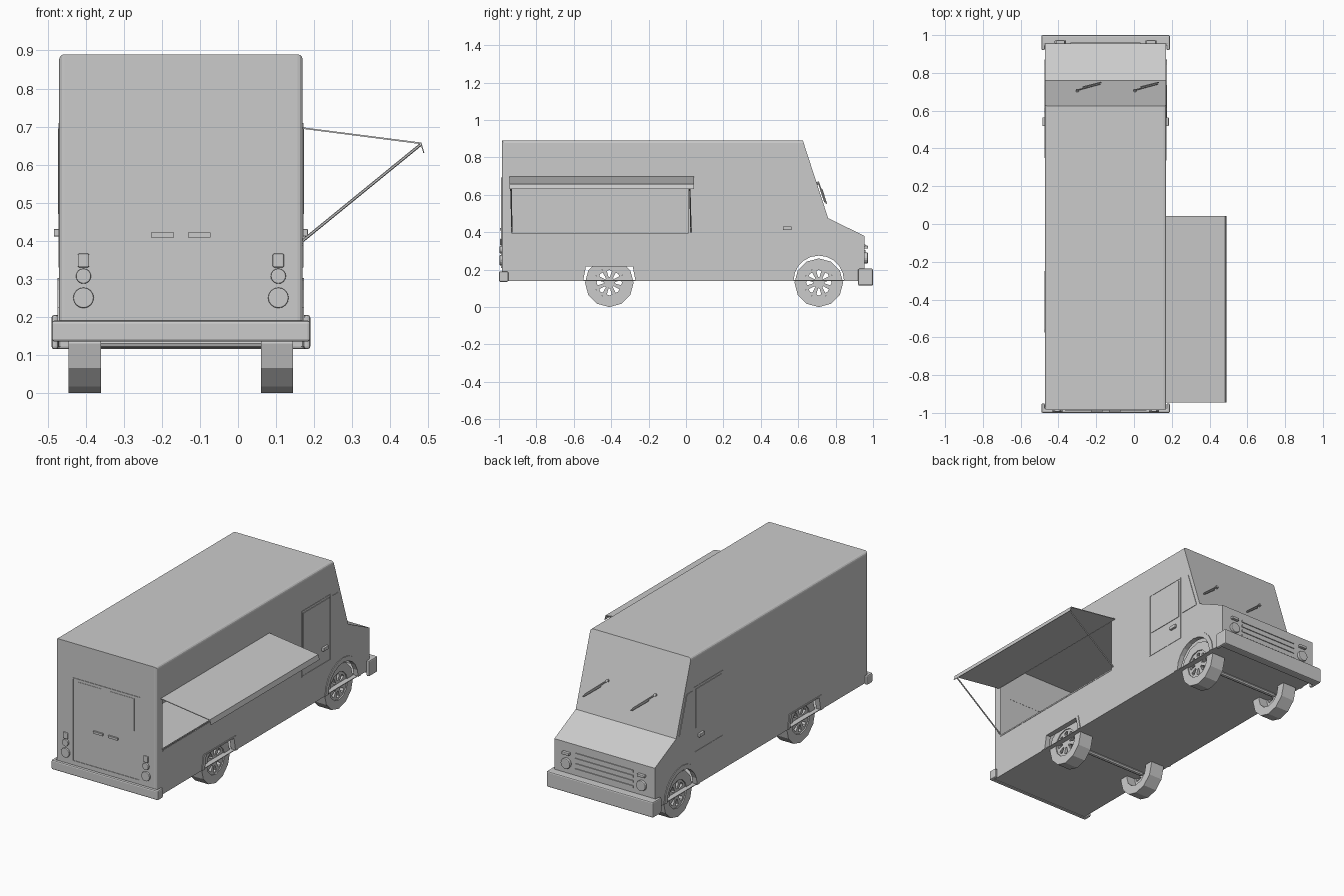
import bpy, bmesh
from math import sin, cos, pi, radians
from mathutils import Vector, Matrix

if "Cube" in bpy.data.objects:
    bpy.data.objects.remove(bpy.data.objects["Cube"])

CX, HW = -0.15, 0.32            # body centre line and half width
XR, XL = CX + HW, CX - HW

def finish(name, bm, bevel=0, smooth=False):
    bmesh.ops.recalc_face_normals(bm, faces=bm.faces)
    me = bpy.data.meshes.new(name)
    bm.to_mesh(me)
    bm.free()
    ob = bpy.data.objects.new(name, me)
    bpy.context.collection.objects.link(ob)
    if bevel:
        m = ob.modifiers.new("bevel", 'BEVEL')
        m.width, m.segments = bevel, 2
    if smooth:
        for p in me.polygons:
            p.use_smooth = len(p.vertices) == 4
    return ob

def prism(name, pts, axis, lo, hi, bevel=0):
    """Extrude a 2D outline along an axis: X takes (y,z), Y takes (x,z), Z takes (x,y)."""
    put = {'X': lambda a, b, t: (t, a, b), 'Y': lambda a, b, t: (a, t, b),
           'Z': lambda a, b, t: (a, b, t)}[axis]
    bm = bmesh.new()
    r = [[bm.verts.new(put(a, b, t)) for a, b in pts] for t in (lo, hi)]
    n = len(pts)
    bm.faces.new(r[0])
    bm.faces.new(r[1])
    for i in range(n):
        j = (i + 1) % n
        bm.faces.new((r[0][i], r[0][j], r[1][j], r[1][i]))
    return finish(name, bm, bevel)

def rect(a0, a1, b0, b1):
    return [(a0, b0), (a1, b0), (a1, b1), (a0, b1)]

def circle(a, b, r, n=16):
    return [(a + r * cos(2 * pi * i / n), b + r * sin(2 * pi * i / n)) for i in range(n)]

def arc(a, b, r, n=10):
    return [(a - r * cos(pi * i / n), b + r * sin(pi * i / n)) for i in range(n + 1)]

def bar(name, p, q, r, n=6):
    p, q = Vector(p), Vector(q)
    bm = bmesh.new()
    rot = (q - p).to_track_quat('Z', 'Y').to_matrix().to_4x4()
    bmesh.ops.create_cone(bm, cap_ends=True, segments=n, radius1=r, radius2=r,
                          depth=(q - p).length, matrix=Matrix.Translation((p + q) / 2) @ rot)
    return finish(name, bm)

def frame(name, a0, a1, b0, b1, w, axis, lo, hi):
    for k, r in (("left", (a0, a0 + w, b0, b1)), ("right", (a1 - w, a1, b0, b1)),
                 ("bottom", (a0 + w, a1 - w, b0, b0 + w)), ("top", (a0 + w, a1 - w, b1 - w, b1))):
        prism(name + "_" + k, rect(*r), axis, lo, hi)

# Hollow body shell: side outline with wheel arches, joined by panels
rear_arch = [(-0.55, 0.14), (-0.535, 0.222), (-0.285, 0.222), (-0.27, 0.14)]
front_arch = arc(0.71, 0.14, 0.135)
top = [(0.955, 0.14), (0.955, 0.38), (0.76, 0.475), (0.625, 0.89), (-0.985, 0.89), (-0.985, 0.14)]
bm = bmesh.new()
outline = top + rear_arch + front_arch
sides = [[bm.verts.new((x, y, z)) for y, z in outline] for x in (XL, XR)]
for s in sides:
    bm.faces.new(s)
for i in range(5):
    bm.faces.new((sides[0][i], sides[0][i + 1], sides[1][i + 1], sides[1][i]))
bmesh.ops.recalc_face_normals(bm, faces=bm.faces)
round_edges = [e for e in bm.edges if len(e.link_faces) == 2
               and all(v.co.y < 0.63 and (v.co.z > 0.88 or v.co.y < -0.98) for v in e.verts)
               and abs(e.verts[0].co.x - e.verts[1].co.x) < 0.01]
bmesh.ops.bevel(bm, geom=round_edges, offset=0.014, segments=3, profile=0.5, affect='EDGES')
# Serving hatch opening in the right wall
oy0, oy1, oz0, oz1 = -0.93, 0.01, 0.39, 0.69
for co, no in (((0, 0, oz0), (0, 0, 1)), ((0, 0, oz1), (0, 0, 1)),
               ((0, oy0, 0), (0, 1, 0)), ((0, oy1, 0), (0, 1, 0))):
    fs = [f for f in bm.faces if all(v.co.x > XR - 1e-4 for v in f.verts)]
    if no[1]:
        fs = [f for f in fs if oz0 < f.calc_center_median().z < oz1]
    geom = fs + list({e for f in fs for e in f.edges}) + list({v for f in fs for v in f.verts})
    bmesh.ops.bisect_plane(bm, geom=geom, plane_co=co, plane_no=no)
hole = [f for f in bm.faces if all(v.co.x > XR - 1e-4 and oy0 - 1e-4 < v.co.y < oy1 + 1e-4
                                   and oz0 - 1e-4 < v.co.z < oz1 + 1e-4 for v in f.verts)]
bmesh.ops.delete(bm, geom=hole, context='FACES')
finish("body_shell", bm)
prism("floor", rect(XL + 0.001, XR - 0.001, -0.98, 0.95), 'Z', 0.14, 0.144)

# Serving hatch awning, struts and sill
prism("awning", [(XR, 0.698), (0.482, 0.658), (0.49, 0.63), (0.487, 0.63), (0.480, 0.654), (XR, 0.694)],
      'Y', -0.945, 0.043)
for y in (-0.93, 0.027):
    bar("awning_strut", (XR, y, 0.40), (0.479, y - 0.007, 0.652), 0.004)
prism("hatch_sill", rect(oy0, oy1, 0.386, 0.394), 'X', XR - 0.015, XR + 0.002)

# Wheel arches, cab doors and handles on both sides
for s, side in ((1, "right"), (-1, "left")):
    X = lambda d: sorted((CX + s * (HW - 0.025), CX + s * (HW + d)))
    F = lambda d: sorted((CX + s * (HW - 0.001), CX + s * (HW + d)))
    prism("front_fender_" + side, arc(0.71, 0.14, 0.162) + front_arch[::-1], 'X', *X(0.004))
    outer = [(-0.575, 0.14), (-0.558, 0.226), (-0.268, 0.226), (-0.25, 0.14)]
    inner = [(-0.55, 0.14), (-0.535, 0.218), (-0.285, 0.218), (-0.27, 0.14)]
    prism("rear_fender_" + side, outer + inner[::-1], 'X', *X(0.004))
    frame("cab_door_" + side, 0.335, 0.60, 0.33, 0.71, 0.006, 'X', *F(0.002))
    prism("cab_window_" + side, rect(0.35, 0.585, 0.47, 0.695), 'X', *F(0.003))
    prism("quarter_window_" + side, [(0.615, 0.48), (0.735, 0.48), (0.665, 0.695), (0.615, 0.695)],
          'X', *F(0.003))
    prism("door_handle_" + side, rect(0.518, 0.565, 0.411, 0.431), 'X', *F(0.014), bevel=0.003)

# Wheels: twelve-sided tyres with open spoked rims
def wheel(name, x, y, s):
    zc, w = 0.13, 0.0425
    bm = bmesh.new()
    prof = [(0.08, -w), (0.13, -w), (0.13, w), (0.08, w)]
    rings = [[bm.verts.new((x + d, y + r * sin(2 * pi * i / 12), zc - r * cos(2 * pi * i / 12)))
              for r, d in prof] for i in range(12)]
    for i in range(12):
        a, b = rings[i], rings[(i + 1) % 12]
        for k in range(4):
            m = (k + 1) % 4
            bm.faces.new((a[k], a[m], b[m], b[k]))
    finish(name + "_tyre", bm)
    xs = sorted((x + s * 0.015, x + s * 0.036))
    prism(name + "_hub", circle(y, zc, 0.03), 'X', *xs)
    for i in range(8):
        t = 2 * pi * (i + 0.5) / 8
        P = lambda r, a: (y + r * cos(t + a), zc + r * sin(t + a))
        h = pi / 8
        prism(name + "_spoke", [P(0.026, -0.3), P(0.07, -0.17), P(0.07, 0.17), P(0.026, 0.3)], 'X', *xs)
        prism(name + "_rim", [P(0.068, -h), P(0.085, -h), P(0.085, h), P(0.068, h)], 'X', *xs)

for y, n in ((-0.41, "rear_wheel"), (0.71, "front_wheel")):
    for s in (1, -1):
        wheel(n, CX + s * 0.2525, y, s)
    bar(n + "_axle", (CX - 0.25, y, 0.13), (CX + 0.25, y, 0.13), 0.012, 8)

# Bumpers wrapping around the corners
def bumper(name, y_out, y_in, y_end, z0, z1):
    a, b = 0.34, 0.322
    pts = [(-a, y_out), (a, y_out), (a, y_end), (b, y_end), (b, y_in), (-b, y_in), (-b, y_end), (-a, y_end)]
    prism(name, [(CX + x, y) for x, y in pts], 'Z', z0, z1, bevel=0.007)

bumper("rear_bumper", -1.0, -0.98, -0.95, 0.135, 0.19)
bumper("front_bumper", 1.0, 0.95, 0.92, 0.115, 0.205)

# Rear doors, windows, handles and lamps
frame("rear_door_frame", -0.366, 0.066, 0.21, 0.692, 0.006, 'Y', -0.988, -0.984)
for s in (-1, 1):
    c = CX + s * 0.105
    prism("rear_window", rect(c - 0.075, c + 0.075, 0.49, 0.675), 'Y', -0.987, -0.984)
    c = CX + s * 0.048
    prism("rear_handle", rect(c - 0.03, c + 0.03, 0.409, 0.422), 'Y', -0.995, -0.984)
    c = CX + s * 0.256
    prism("tail_lamp", circle(c, 0.25, 0.027), 'Y', -0.996, -0.984, bevel=0.003)
    prism("brake_lamp", circle(c, 0.307, 0.02), 'Y', -0.996, -0.984, bevel=0.003)
    prism("marker_lamp", rect(c - 0.015, c + 0.015, 0.33, 0.366), 'Y', -0.994, -0.984, bevel=0.004)

# Nose: headlights, indicators and grille slats
for s in (-1, 1):
    c = CX + s * 0.24
    prism("headlight", circle(c, 0.262, 0.03), 'Y', 0.954, 0.972, bevel=0.004)
    prism("indicator", rect(c - 0.024, c + 0.024, 0.312, 0.328), 'Y', 0.954, 0.973, bevel=0.004)
for i in range(4):
    z = 0.232 + 0.03 * i
    prism("grille_slat", rect(CX - 0.185, CX + 0.185, z, z + 0.012), 'Y', 0.954, 0.96)

# Windscreen panes and wipers, placed on the sloped front
def slope(x, z, d=0.0):
    y = 0.76 - (z - 0.475) * 0.135 / 0.415
    return Vector((x, y, z)) + Vector((0, 0.951, 0.309)) * d

for s in (-1, 1):
    bm = bmesh.new()
    bm.faces.new([bm.verts.new(slope(CX + s * x, z, 0.002))
                  for x, z in ((0.006, 0.51), (0.295, 0.51), (0.295, 0.78), (0.006, 0.78))])
    finish("windscreen_pane", bm)
for x in (-0.30, 0.005):
    base, tip = slope(x, 0.60, 0.012), slope(x + 0.12, 0.70, 0.014)
    base.y, tip.y = slope(x, 0.65, 0.012).y, slope(x, 0.56, 0.014).y
    a, b = slope(x, 0.66, 0.01), slope(x + 0.12, 0.56, 0.01)
    bar("wiper_arm", a, b, 0.004)
    bar("wiper_blade", slope(x + 0.03, 0.625, 0.015), slope(x + 0.125, 0.55, 0.015), 0.004)
    bar("wiper_pivot", slope(x, 0.66, -0.002), slope(x, 0.66, 0.014), 0.008, 8)
